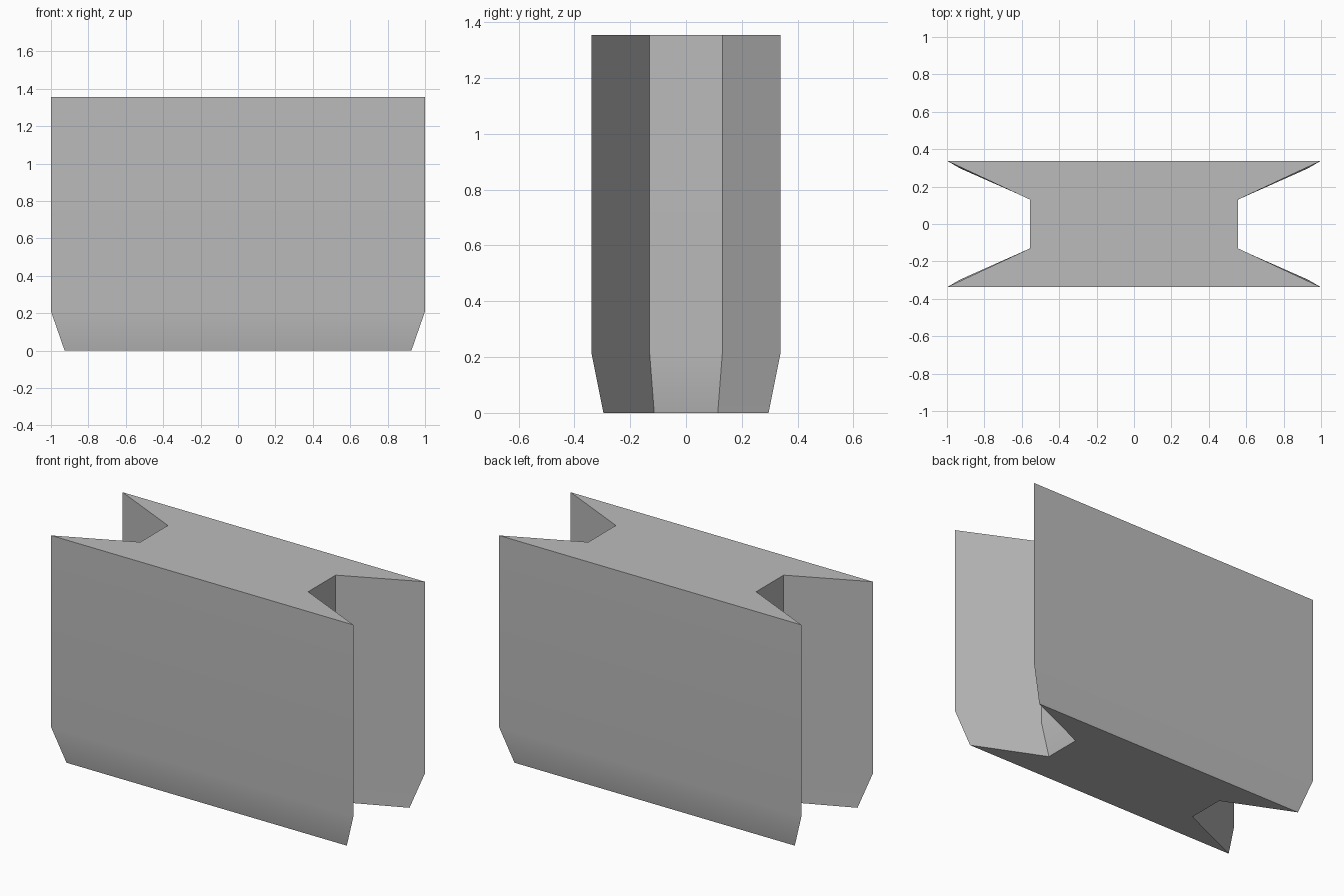
import bpy
import bmesh
import math

cube = bpy.data.objects.get("Cube")
if cube:
    bpy.data.objects.remove(cube, do_unlink=True)

# Plain grey material
grey = bpy.data.materials.new("plain grey")
grey.use_nodes = True
colour = (0.5, 0.5, 0.5, 1)
grey.diffuse_color = colour
grey.node_tree.nodes["Principled BSDF"].inputs["Base Color"].default_value = colour

# One quarter of the plan (wing tip, notch corner), mirrored into a closed outline
quarter = [(1.0, 0.338), (0.555, 0.13)]
right = quarter + [(x, -y) for x, y in reversed(quarter)]
outline = right + [(-x, y) for x, y in reversed(right)]

# Stacked rings: height, x scale, y scale (the foot tapers in)
levels = [(0, 0.927, 0.876), (0.21, 1, 1), (1.355, 1, 1)]

bm = bmesh.new()
rings = [[bm.verts.new((x * sx, y * sy, z)) for x, y in outline]
         for z, sx, sy in levels]
for low, high in zip(rings, rings[1:]):
    for i in range(len(low)):
        j = (i + 1) % len(low)
        bm.faces.new((low[i], low[j], high[j], high[i]))
bm.faces.new(rings[0])
bm.faces.new(rings[-1])
bmesh.ops.recalc_face_normals(bm, faces=bm.faces)

mesh = bpy.data.meshes.new("notched_block")
bm.to_mesh(mesh)
bm.free()
mesh.materials.append(grey)
block = bpy.data.objects.new("notched_block", mesh)
bpy.context.collection.objects.link(block)

# Smooth only the gentle bend above the foot, keeping the large walls flat
bpy.ops.object.select_all(action="DESELECT")
block.select_set(True)
bpy.context.view_layer.objects.active = block
bpy.ops.object.shade_smooth_by_angle(angle=math.radians(30))
weighted = block.modifiers.new("wall_normals", "WEIGHTED_NORMAL")
weighted.keep_sharp = True
